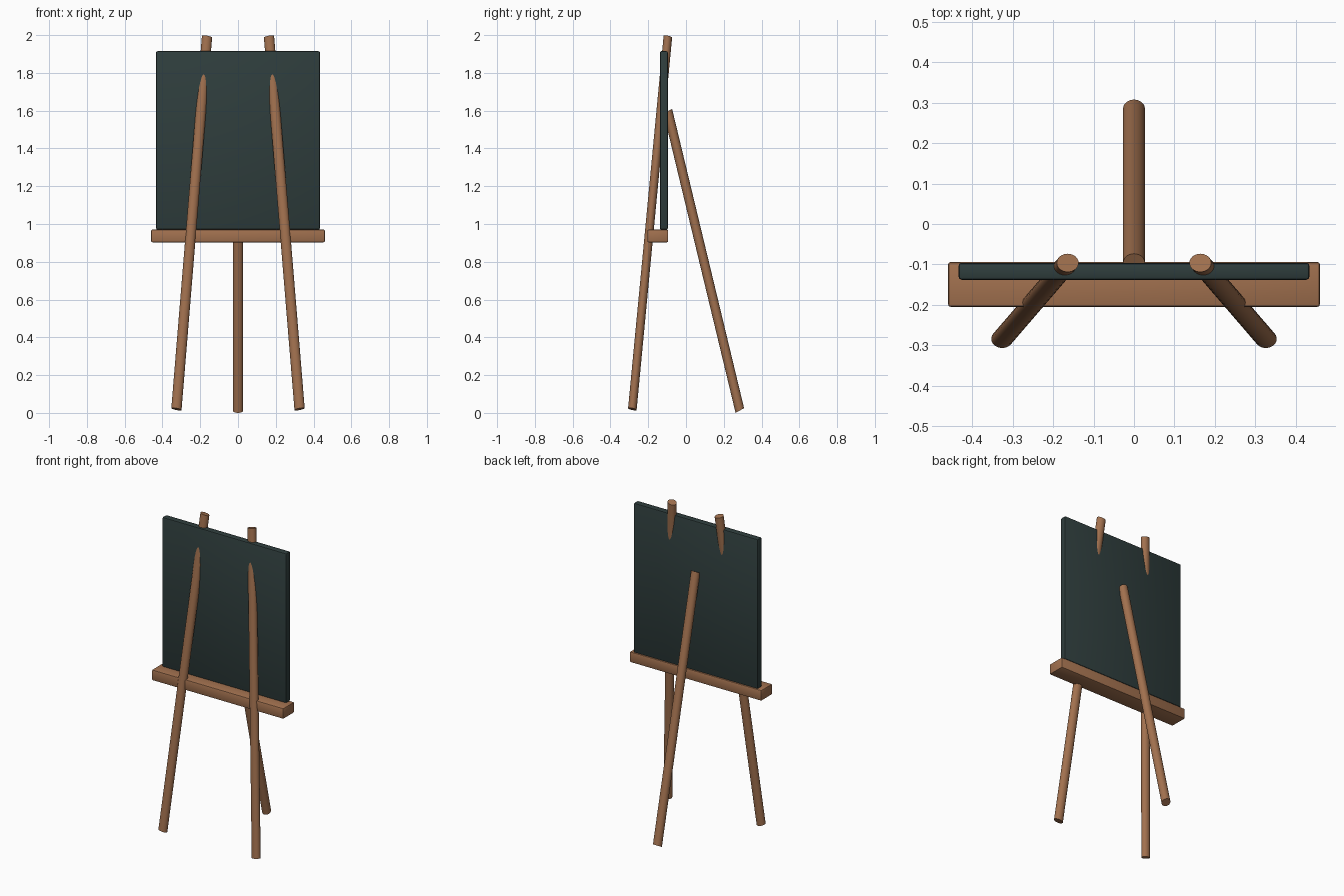
import bpy, bmesh, math
from mathutils import Matrix, Vector

if "Cube" in bpy.data.objects:
    bpy.data.objects.remove(bpy.data.objects["Cube"])


def material(name, rgb):
    m = bpy.data.materials.new(name)
    m.diffuse_color = (*rgb, 1)
    m.use_nodes = True
    m.node_tree.nodes["Principled BSDF"].inputs["Base Color"].default_value = m.diffuse_color
    return m


wood = material("warm wood", (0.36, 0.165, 0.078))
slate = material("dark slate", (0.028, 0.047, 0.046))


def finish(bm, name, mat):
    me = bpy.data.meshes.new(name)
    bm.to_mesh(me)
    bm.free()
    me.materials.append(mat)
    ob = bpy.data.objects.new(name, me)
    bpy.context.collection.objects.link(ob)
    bpy.context.view_layer.objects.active = ob
    ob.select_set(True)
    bpy.ops.object.shade_smooth_by_angle(angle=math.radians(35))
    ob.select_set(False)
    return ob


def pole(name, foot, tip, rx=0.027, ry=0.0225, slant=2.3):
    """Round pole between two points, sheared so its ends are cut at a slant."""
    a, b = Vector(foot), Vector(tip)
    d = b - a
    sx, sy = d.x / d.z, d.y / d.z
    bm = bmesh.new()
    bmesh.ops.create_cone(bm, cap_ends=True, segments=32, radius1=1, radius2=1, depth=1)
    for v in bm.verts:
        dx, dy = v.co.x * rx, v.co.y * ry
        c = a + d * (v.co.z + 0.5)
        v.co = c + Vector((dx, dy, -slant * (sx * dx + sy * dy)))
    return finish(bm, name, wood)


def box(name, lo, hi, mat, bevel):
    """Box between two corners with softened edges."""
    lo, hi = Vector(lo), Vector(hi)
    bm = bmesh.new()
    bmesh.ops.create_cube(bm, size=1, matrix=Matrix.Translation((lo + hi) / 2)
                          @ Matrix.Diagonal((*(hi - lo), 1)))
    bmesh.ops.bevel(bm, geom=bm.edges[:], offset=bevel, segments=2,
                    profile=0.5, affect='EDGES')
    return finish(bm, name, mat)


# Front legs, leaning back through the board
for side, label in ((-1, "left"), (1, "right")):
    pole(f"front_leg_{label}", (side * 0.326, -0.284, 0.02), (side * 0.164, -0.096, 1.992))

# Rear prop leg
pole("rear_leg", (0, 0.285, 0.0125), (0, -0.096, 1.597))

# Writing board and the ledge it rests on
box("board", (-0.434, -0.138, 0.97), (0.434, -0.096, 1.915), slate, 0.008)
box("ledge", (-0.46, -0.205, 0.903), (0.46, -0.094, 0.97), wood, 0.007)
